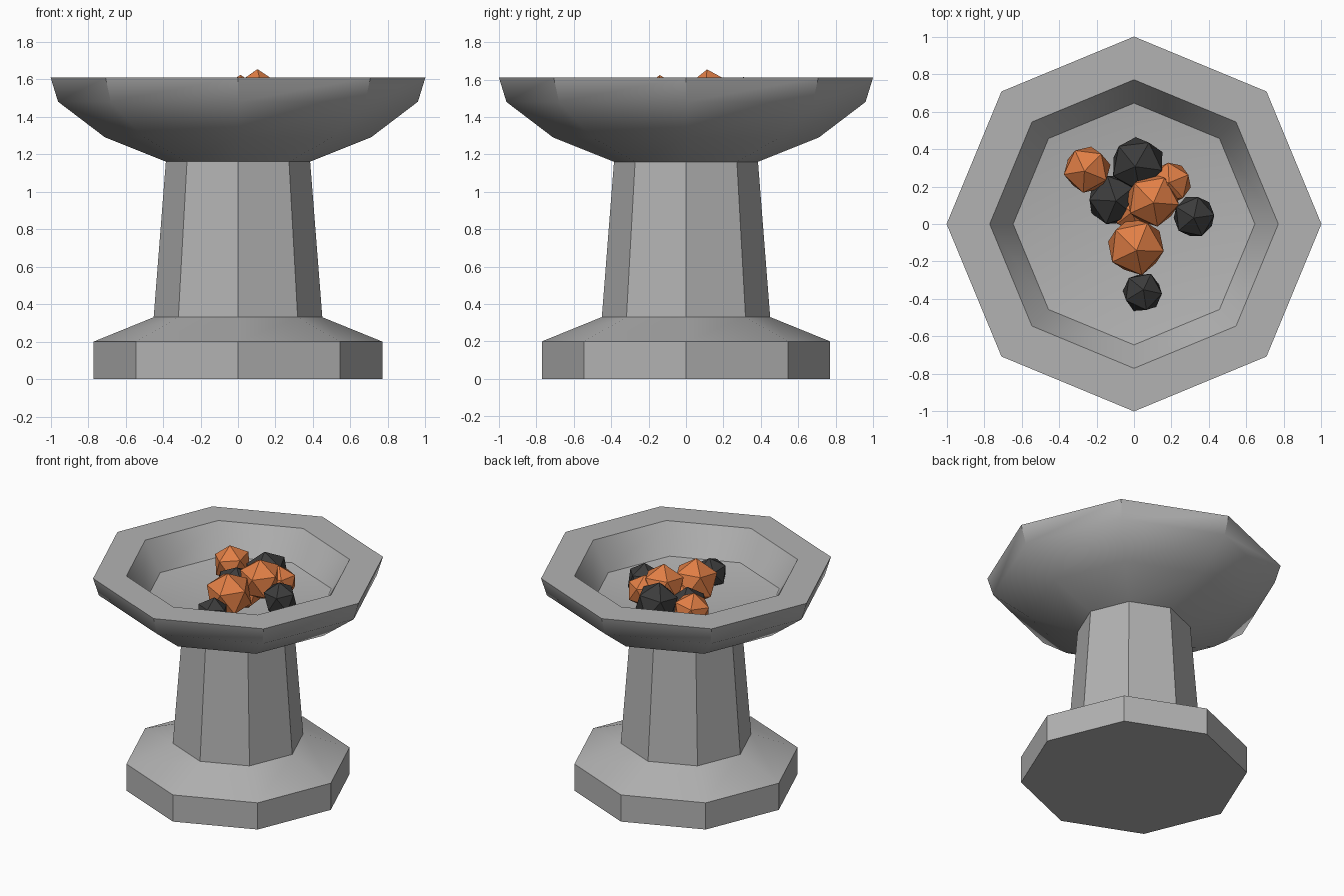
import bpy, bmesh, math, random
from mathutils import Euler

random.seed(4)
SIDES = 8

cube = bpy.data.objects.get("Cube")
if cube:
    bpy.data.objects.remove(cube, do_unlink=True)


def make_material(name, colour):
    mat = bpy.data.materials.new(name)
    mat.use_nodes = True
    mat.diffuse_color = (*colour, 1)
    mat.node_tree.nodes["Principled BSDF"].inputs["Base Color"].default_value = (*colour, 1)
    return mat


stone = make_material("stone grey", (0.45, 0.45, 0.45))
ember = make_material("ember orange", (0.75, 0.21, 0.06))
charcoal = make_material("charcoal black", (0.045, 0.045, 0.045))


def add_object(name, bm, mat):
    mesh = bpy.data.meshes.new(name)
    bm.to_mesh(mesh)
    bm.free()
    mesh.materials.append(mat)
    obj = bpy.data.objects.new(name, mesh)
    bpy.context.collection.objects.link(obj)
    return obj


def lathe(name, profile, mat):
    """Spin a (radius, height) profile, listed from below to above, into an octagonal part."""
    bm = bmesh.new()
    rings = []
    for r, z in profile:
        if r == 0:
            rings.append([bm.verts.new((0, 0, z))] * SIDES)
            continue
        angles = [2 * math.pi * i / SIDES for i in range(SIDES)]
        rings.append([bm.verts.new((r * math.cos(a), r * math.sin(a), z)) for a in angles])
    for low, high in zip(rings, rings[1:]):
        for i in range(SIDES):
            j = (i + 1) % SIDES
            corners = [low[i], low[j], high[j], high[i]]
            bm.faces.new(list(dict.fromkeys(corners)))
    obj = add_object(name, bm, mat)
    bpy.ops.object.select_all(action='DESELECT')
    obj.select_set(True)
    bpy.context.view_layer.objects.active = obj
    bpy.ops.object.shade_smooth_by_angle(angle=math.radians(41))
    return obj


# Stone brazier: foot, tapered column and dished bowl
lathe("foot", [(0, 0), (0.77, 0), (0.77, 0.2), (0.45, 0.33)], stone)
lathe("column", [(0.45, 0.33), (0.385, 1.16)], stone)
lathe("bowl", [(0.385, 1.16), (0.71, 1.29), (0.96, 1.48), (1.0, 1.61),
               (0.77, 1.61), (0.645, 1.4), (0, 1.3)], stone)


# Faceted coals heaped in the bowl: x, y, z, radius
def add_coals(name, mat, places):
    for n, (x, y, z, radius) in enumerate(places, 1):
        bm = bmesh.new()
        bmesh.ops.create_icosphere(bm, subdivisions=1, radius=radius)
        turn = Euler((random.uniform(-0.12, 0.12), random.uniform(-0.12, 0.12),
                      random.uniform(0, 6)))
        bmesh.ops.rotate(bm, verts=bm.verts, matrix=turn.to_matrix())
        bmesh.ops.translate(bm, verts=bm.verts, vec=(x, y, z))
        add_object(f"{name}_{n}", bm, mat)


add_coals("glowing_coal", ember, [
    (0.1, 0.13, 1.5, 0.155), (0.01, -0.12, 1.46, 0.165), (-0.25, 0.29, 1.465, 0.135),
    (0.195, 0.22, 1.47, 0.12), (0.0, 0.07, 1.39, 0.12)])
add_coals("dark_coal", charcoal, [
    (0.02, 0.32, 1.46, 0.155), (-0.11, 0.13, 1.39, 0.15),
    (0.32, 0.04, 1.45, 0.122), (0.045, -0.365, 1.42, 0.115)])
